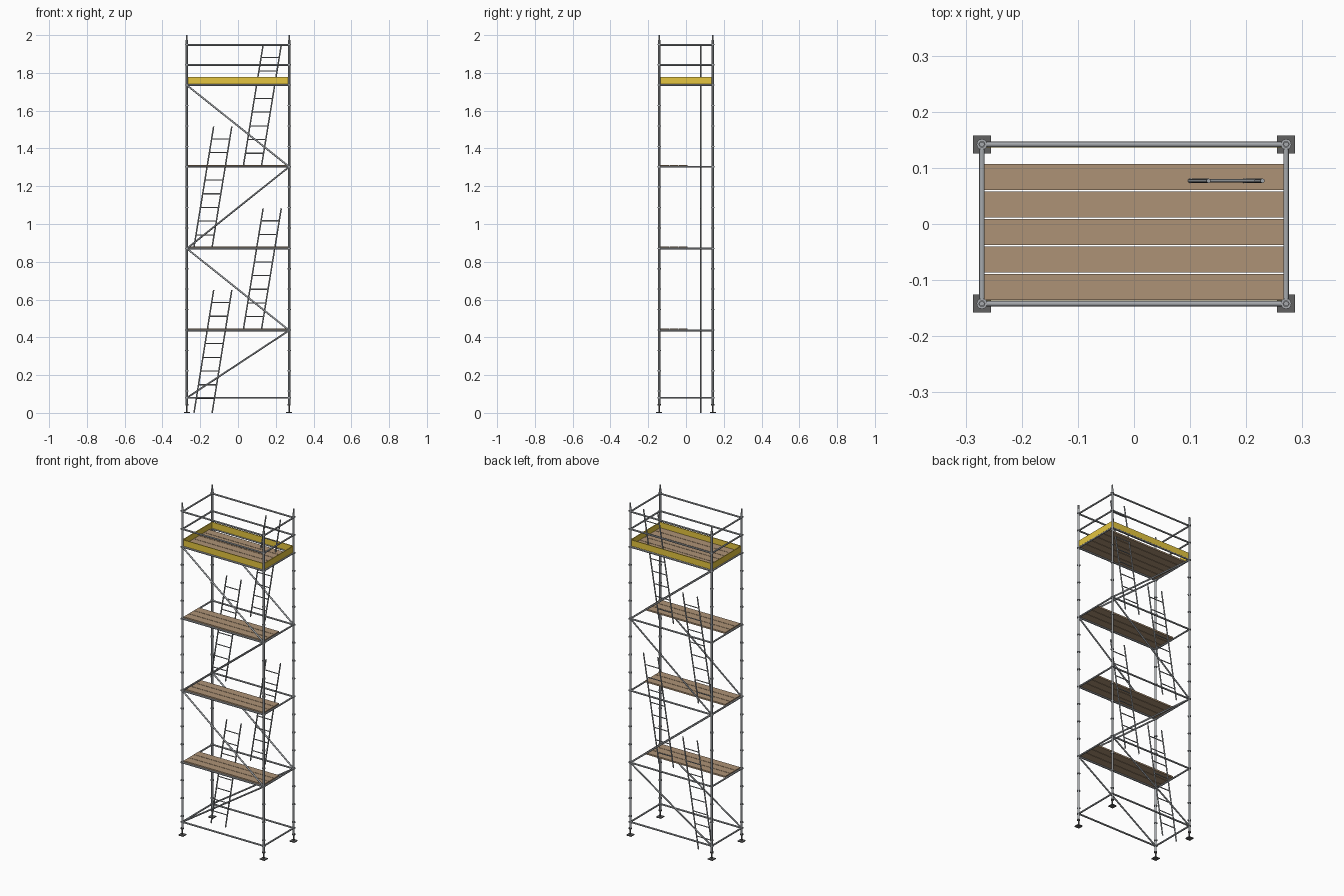
import bpy
from mathutils import Vector

if "Cube" in bpy.data.objects:
    bpy.data.objects.remove(bpy.data.objects["Cube"])

PX, PY = 0.271, 0.142                      # post positions
LEVELS = [0.437, 0.87, 1.303, 1.735]       # deck ledger heights
STEP = 0.108                               # rosette spacing


def material(name, color):
    m = bpy.data.materials.new(name)
    m.diffuse_color = color
    m.use_nodes = True
    m.node_tree.nodes["Principled BSDF"].inputs["Base Color"].default_value = m.diffuse_color
    return m


WOOD = material("wood", (0.42, 0.29, 0.18, 1))
YELLOW = material("yellow", (0.78, 0.56, 0.05, 1))
DARK = material("dark_steel", (0.12, 0.12, 0.12, 1))
STEEL = material("steel", (0.38, 0.40, 0.42, 1))


def tube(name, a, b, r, sides=12, mat=STEEL):
    a, b = Vector(a), Vector(b)
    d = b - a
    bpy.ops.mesh.primitive_cylinder_add(vertices=sides, radius=r, depth=d.length,
                                        location=(a + b) / 2)
    o = bpy.context.object
    o.rotation_euler = d.to_track_quat('Z', 'Y').to_euler()
    o.name = name
    o.data.materials.append(mat)
    bpy.ops.object.shade_smooth_by_angle()
    return o


def box(name, lo, hi, mat):
    lo, hi = Vector(lo), Vector(hi)
    bpy.ops.mesh.primitive_cube_add(size=1, location=(lo + hi) / 2)
    o = bpy.context.object
    o.scale = hi - lo
    o.name = name
    o.data.materials.append(mat)
    return o


# Posts with base plates, screw jacks and rosettes
for x in (-PX, PX):
    for y in (-PY, PY):
        box("base_plate", (x - 0.016, y - 0.016, 0), (x + 0.016, y + 0.016, 0.005), DARK)
        tube("jack_screw", (x, y, 0.004), (x, y, 0.06), 0.004, mat=DARK)
        tube("jack_nut", (x, y, 0.038), (x, y, 0.046), 0.009, 6, DARK)
        tube("post", (x, y, 0.046), (x, y, 1.975), 0.006)
        tube("post_spigot", (x, y, 1.97), (x, y, 2.0), 0.0045)
        heights = [LEVELS[-1] + STEP * k for k in range(-15, 3)] + [0.08]
        for z in heights:
            tube("rosette", (x, y, z - 0.003), (x, y, z + 0.003), 0.0095)

# Ledgers and guard rails on all four sides
for z in [0.08] + LEVELS + [1.842, 1.947]:
    name = "guard_rail" if z > 1.8 else "ledger"
    for s in (-1, 1):
        tube(name, (-PX, s * PY, z), (PX, s * PY, z), 0.005)
        tube(name, (s * PX, -PY, z), (s * PX, PY, z), 0.005)

# Zigzag diagonal braces, front and back
nodes = [0.08] + LEVELS
for i in range(4):
    s = -1 if i % 2 == 0 else 1
    for y in (-PY, PY):
        tube("diagonal_brace", (s * PX, y, nodes[i]), (-s * PX, y, nodes[i + 1]), 0.0047)

# Plank decks: three planks below, five on the top level
for z in LEVELS:
    for k in range(5 if z == LEVELS[-1] else 3):
        y = -0.1355 + 0.049 * k
        box("deck_plank", (-0.267, y, z + 0.001), (0.267, y + 0.0465, z + 0.010), WOOD)

# Toe boards around the top deck
z0, z1 = 1.741, 1.778
for s in (-1, 1):
    ya, yb = sorted((s * 0.1365, s * 0.1415))
    box("toe_board_long", (-0.268, ya, z0), (0.268, yb, z1), YELLOW)
    xa, xb = sorted((s * 0.267, s * 0.272))
    box("toe_board_end", (xa, -0.138, z0), (xb, 0.138, z1), YELLOW)

# Leaning ladders, alternating left and right
LY, LEAN, HALF = 0.077, 0.104, 0.048
for i, z in enumerate([0.0] + [h + 0.008 for h in LEVELS[:3]]):
    top = LEVELS[i] + 0.213
    cx = -0.185 if i % 2 == 0 else 0.077
    for s in (-1, 1):
        x = cx + s * HALF
        tube("ladder_rail", (x, LY, z), (x + LEAN, LY, top), 0.0038)
    for k in range(8):
        h = top - 0.066 - 0.0725 * k
        x = cx + LEAN * (h - z) / (top - z)
        tube("ladder_rung", (x - HALF, LY, h), (x + HALF, LY, h), 0.0029, 8)
